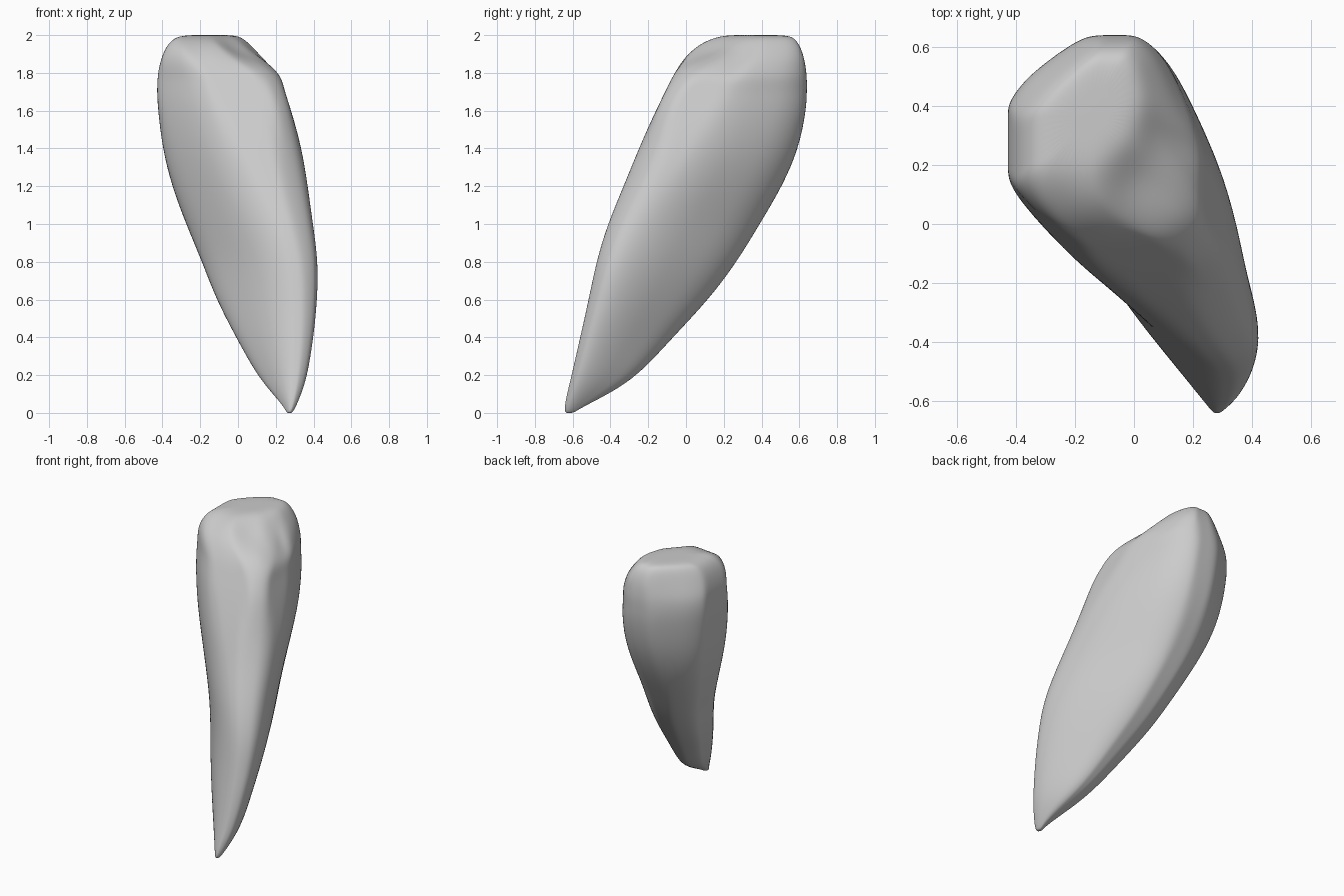
import bpy, bmesh, math

if "Cube" in bpy.data.objects:
    bpy.data.objects.remove(bpy.data.objects["Cube"], do_unlink=True)

# Slices: height, x min, x max, y min, y max, width to length ratio
SLICES = [
    (0.0, .257, .287, -.64, -.595, 1), (.03, .245, .305, -.643, -.55, .8),
    (.1, .185, .335, -.63, -.41, .6), (.2, .10, .368, -.605, -.25, .5),
    (.4, -.01, .40, -.56, -.07, .45), (.6, -.115, .42, -.515, .12, .44),
    (.8, -.19, .425, -.475, .27, .45), (1.0, -.275, .397, -.415, .39, .5),
    (1.2, -.35, .37, -.33, .51, .58), (1.4, -.40, .338, -.25, .597, .68),
    (1.6, -.423, .282, -.16, .636, .78), (1.7, -.429, .248, -.11, .64, .82),
    (1.77, -.426, .232, -.075, .64, .87), (1.82, -.42, .195, -.045, .635, .95),
    (1.88, -.405, .145, .0, .625, 1.1), (1.94, -.38, .08, .07, .605, 1.3),
    (1.985, -.34, .03, .15, .575, 1.45), (2.0, -.28, -.02, .22, .53, 1.5),
]
SEGMENTS = 48
TURN = math.radians(35)
ALONG = (math.sin(TURN), -math.cos(TURN))
ACROSS = (math.cos(TURN), math.sin(TURN))


def section(z, ratio, lo, hi):
    """Rounded box section inside its bounds, with fuller flank, front and back."""
    flank = .03 * min(1, z / .3) + .025 * min(1, max(0, z - 1) / .5)
    front = .065 * math.exp(-((z - 1.66) / .2) ** 2)
    back = .025 * min(1, z)
    raw, push = [], []
    for i in range(SEGMENTS):
        a = 2 * math.pi * i / SEGMENTS
        c, s = math.cos(a), math.sin(a)
        u = math.copysign(abs(c) ** .75, c)
        v = math.copysign(abs(s) ** .75, s) * ratio * (1 - .22 * u)
        raw.append([u * ALONG[k] + v * ACROSS[k] for k in (0, 1)])
        du = c * abs(c) * (front if c > 0 else back)
        dv = -flank * s * s if s < 0 else 0
        push.append([du * ALONG[k] + dv * ACROSS[k] for k in (0, 1)])
    fitted = []
    for k in (0, 1):
        vals = [p[k] for p in raw]
        small, big = min(vals), max(vals)
        fitted.append([min(hi[k], max(lo[k], lo[k] + (t - small) / (big - small)
                                      * (hi[k] - lo[k]) + p[k]))
                       for t, p in zip(vals, push)])
    return list(zip(*fitted))


# Tapered body lofted from the slices
bm = bmesh.new()
rings = []
for z, x0, x1, y0, y1, ratio in SLICES:
    rings.append([bm.verts.new((x, y, z)) for x, y in section(z, ratio, (x0, y0), (x1, y1))])
for low, high in zip(rings, rings[1:]):
    for i in range(SEGMENTS):
        j = (i + 1) % SEGMENTS
        bm.faces.new((low[i], low[j], high[j], high[i]))
for ring in (rings[0], rings[-1]):
    x = sum(v.co.x for v in ring) / SEGMENTS
    y = sum(v.co.y for v in ring) / SEGMENTS
    hub = bm.verts.new((x, y, ring[0].co.z))
    for i in range(SEGMENTS):
        bm.faces.new((ring[i], ring[(i + 1) % SEGMENTS], hub))

# Soft lumps and hollows on the sloping upper shelf
LUMPS = [(.12, .02, .08, .015), (-.13, .04, .08, .015), (.02, .13, .09, -.03),
         (.12, .28, .09, -.03), (.19, .33, .05, .015)]
for v in bm.verts:
    if 1.76 < v.co.z < 1.99:
        v.co.z += sum(h * math.exp(-((v.co.x - x) ** 2 + (v.co.y - y) ** 2) / r ** 2)
                      for x, y, r, h in LUMPS)
bmesh.ops.recalc_face_normals(bm, faces=bm.faces)
for f in bm.faces:
    f.smooth = True

mesh = bpy.data.meshes.new("tapered_body")
bm.to_mesh(mesh)
bm.free()
body = bpy.data.objects.new("tapered_body", mesh)
bpy.context.collection.objects.link(body)
soft = body.modifiers.new("soften", 'SUBSURF')
soft.levels = soft.render_levels = 2

# Plain grey finish
grey = bpy.data.materials.new("plain_grey")
grey.use_nodes = True
colour = (.6, .6, .6, 1)
grey.diffuse_color = colour
grey.node_tree.nodes["Principled BSDF"].inputs["Base Color"].default_value = colour
mesh.materials.append(grey)
